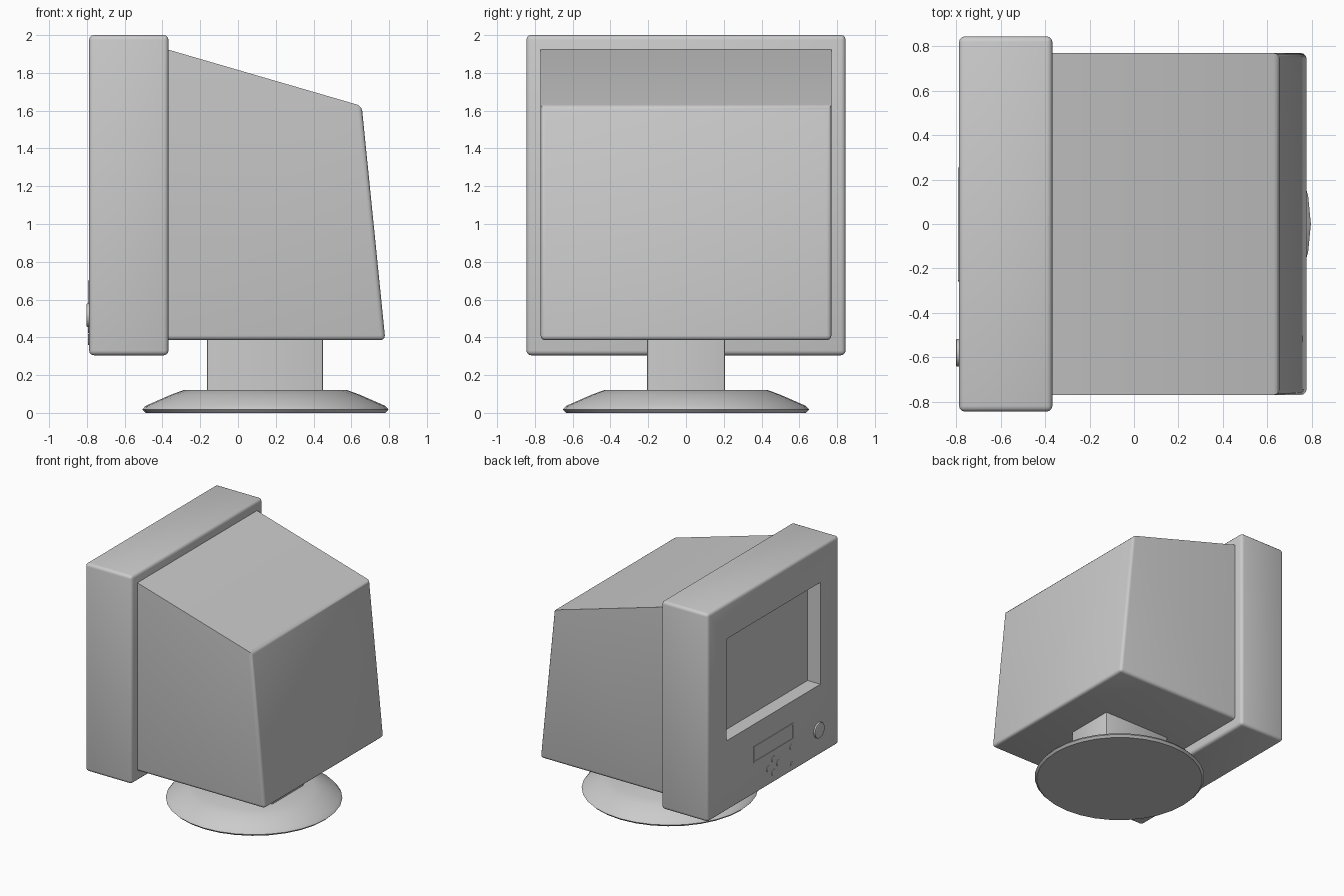
import bpy, bmesh, math
from mathutils import Vector, Matrix

if "Cube" in bpy.data.objects:
    bpy.data.objects.remove(bpy.data.objects["Cube"])

FRONT = -0.788  # x of the bezel face (the screen looks along -x)


def finish(bm, name, angle=35):
    bmesh.ops.recalc_face_normals(bm, faces=bm.faces)
    me = bpy.data.meshes.new(name)
    bm.to_mesh(me)
    bm.free()
    ob = bpy.data.objects.new(name, me)
    bpy.context.collection.objects.link(ob)
    bpy.ops.object.select_all(action='DESELECT')
    ob.select_set(True)
    bpy.context.view_layer.objects.active = ob
    bpy.ops.object.shade_smooth_by_angle(angle=math.radians(angle))
    return ob


def prism(profile, half_y):
    """Extrude an x-z profile symmetrically along y."""
    bm = bmesh.new()
    face = bm.faces.new([bm.verts.new((x, -half_y, z)) for x, z in profile])
    ext = bmesh.ops.extrude_face_region(bm, geom=[face])
    verts = [v for v in ext['geom'] if isinstance(v, bmesh.types.BMVert)]
    bmesh.ops.translate(bm, verts=verts, vec=(0, 2 * half_y, 0))
    bmesh.ops.recalc_face_normals(bm, faces=bm.faces)
    return bm


def box(x0, x1, half_y, z0, z1):
    return prism([(x0, z0), (x1, z0), (x1, z1), (x0, z1)], half_y)


def bevel(bm, edges, width, segs):
    bmesh.ops.bevel(bm, geom=edges, offset=width, segments=segs, profile=0.5, affect='EDGES')


def recess(bm, half_y, z0, z1, depth):
    """Sink a rectangular pocket into the -x face."""
    bm.normal_update()
    face = max((f for f in bm.faces if f.normal.x < -0.99), key=lambda f: f.calc_area())
    mid = face.calc_center_median()
    bmesh.ops.inset_region(bm, faces=[face], thickness=0.01)
    for v in face.verts:
        v.co.y = math.copysign(half_y, v.co.y)
        v.co.z = z1 if v.co.z > mid.z else z0
    new = bmesh.ops.extrude_discrete_faces(bm, faces=[face])['faces'][0]
    for v in new.verts:
        v.co.x += depth


def disc_button(name, y, z, radius, height, segs):
    bm = bmesh.new()
    base = 0.02
    bmesh.ops.create_cone(bm, cap_ends=True, segments=segs, radius1=radius, radius2=radius,
                          depth=height + base)
    top = [e for e in bm.edges if all(v.co.z > 0 for v in e.verts)]
    bevel(bm, top, height * 0.3, 2)
    turn = Matrix.Rotation(-math.pi / 2, 4, 'Y')  # cylinder top turns to -x
    move = Matrix.Translation((FRONT - (height - base) / 2, y, z))
    bmesh.ops.transform(bm, matrix=move @ turn, verts=bm.verts)
    return finish(bm, name)


# Bezel with sunken screen
bm = box(FRONT, -0.368, 0.845, 0.305, 2.0)
bevel(bm, bm.edges[:], 0.025, 3)
recess(bm, 0.605, 0.88, 1.71, 0.115)
finish(bm, "screen_bezel")

# Tapered tube housing
bm = prism([(-0.40, 0.385), (0.78, 0.385), (0.655, 1.625), (-0.40, 1.932)], 0.77)
back = [e for e in bm.edges if all(v.co.x > 0 for v in e.verts)]
bottom = [e for e in bm.edges if all(v.co.z < 0.4 for v in e.verts) and e not in back
          and max(v.co.x for v in e.verts) > 0]
bevel(bm, back + bottom, 0.025, 3)
finish(bm, "rear_housing")

# Neck
bm = box(-0.165, 0.45, 0.207, 0.10, 0.41)
upright = [e for e in bm.edges if abs(e.verts[0].co.z - e.verts[1].co.z) > 0.1]
bevel(bm, upright, 0.012, 2)
finish(bm, "stand_neck")

# Round foot, lathed
bm = bmesh.new()
profile = [(0.0, 0.0), (0.635, 0.0), (0.652, 0.017), (0.635, 0.037),
           (0.50, 0.096), (0.435, 0.12), (0.0, 0.12)]
pts = [bm.verts.new((r, 0, z)) for r, z in profile]
edges = [bm.edges.new(p) for p in zip(pts, pts[1:])]
bmesh.ops.spin(bm, geom=pts + edges, cent=(0, 0, 0), axis=(0, 0, 1),
               angle=2 * math.pi, steps=32)
bmesh.ops.remove_doubles(bm, verts=bm.verts, dist=0.0005)
bmesh.ops.translate(bm, verts=bm.verts, vec=(0.145, 0, 0))
finish(bm, "stand_foot")

# Control panel plate
bm = box(FRONT - 0.005, FRONT + 0.01, 0.255, 0.565, 0.70)
recess(bm, 0.243, 0.577, 0.688, 0.004)
finish(bm, "control_panel")

# Knob and buttons
disc_button("power_knob", -0.58, 0.517, 0.062, 0.014, 32)
for i in range(4):
    a = i * math.pi / 2
    disc_button(f"pad_button_{i + 1}", 0.065 * math.cos(a), 0.447 + 0.055 * math.sin(a),
                0.026, 0.005, 16)
for i, z in enumerate((0.51, 0.375)):
    disc_button(f"side_button_{i + 1}", -0.235, z, 0.024 - 0.008 * i, 0.005, 16)
